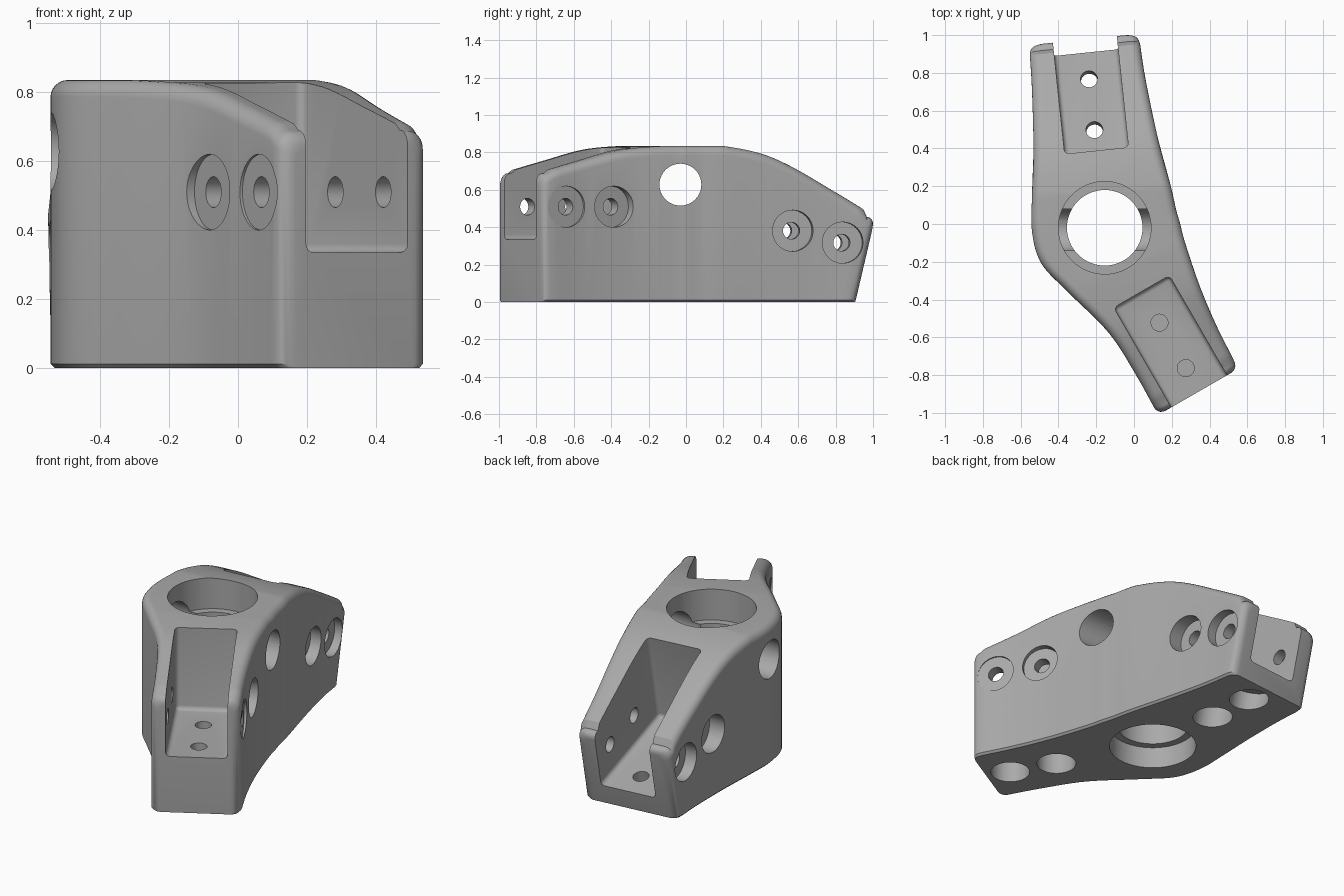
import bpy, bmesh, math
from mathutils import Vector, Matrix

if "Cube" in bpy.data.objects:
    bpy.data.objects.remove(bpy.data.objects["Cube"])

HUB = Vector((-0.155, -0.02, 0))
LEAN = 0.235                      # tilt of the back arm
FRONT = Vector((0.5, -0.866, 0))
BACK = Vector((-0.105, 0.9945, 0))

grey = bpy.data.materials.new("plain_grey")
grey.diffuse_color = (0.40, 0.40, 0.40, 1)
grey.use_nodes = True
grey.node_tree.nodes["Principled BSDF"].inputs["Base Color"].default_value = grey.diffuse_color

# Stations from front to back: left x, y, right x, y, top height, lean weight
STATIONS = [
    (0.128, -1.011, 0.553, -0.766, 0.69, 0),
    (0.005, -0.79, 0.440, -0.545, 0.755, 0),
    (-0.135, -0.575, 0.345, -0.32, 0.815, 0),
    (-0.345, -0.365, 0.268, -0.09, 0.835, 0),
    (-0.49, -0.21, 0.245, 0.0, 0.835, 0),
    (-0.54, -0.04, 0.222, 0.08, 0.835, 0),
    (-0.54, 0.15, 0.195, 0.20, 0.835, 0),
    (-0.532, 0.40, 0.125, 0.46, 0.775, 0),
    (-0.533, 0.645, 0.067, 0.705, 0.60, 0.55),
    (-0.545, 0.85, 0.035, 0.91, 0.455, 1),
]


def catmull(p, steps):
    p = [[2 * a - b for a, b in zip(p[0], p[1])]] + list(p) + \
        [[2 * a - b for a, b in zip(p[-1], p[-2])]]
    out = []
    for i in range(1, len(p) - 2):
        for k in range(steps):
            t = k / steps
            out.append([0.5 * (2 * b + (c - a) * t + (2 * a - 5 * b + 4 * c - d) * t * t
                               + (3 * b - a - 3 * c + d) * t ** 3)
                        for a, b, c, d in zip(*p[i - 1:i + 3])])
    out.append(list(p[-2]))
    return out


def section(row, inset=0.0, shift=Vector((0, 0, 0))):
    """Closed cross-section with rounded top corners and a small bottom chamfer."""
    lx, ly, rx, ry, h, w = row
    h = min(h, 0.835) - inset
    left, right = Vector((lx, ly, 0)), Vector((rx, ry, 0))
    across = (right - left).normalized()
    rad = 0.05
    half = [(0.012, 0), (0, 0.012)]
    for k in range(7):
        a = math.pi / 2 * k / 6
        half.append((rad * (1 - math.cos(a)), h - rad * (1 - math.sin(a))))
    pts = [left + across * (o + inset) + Vector((0, 0, z)) for o, z in half]
    pts += [right - across * (o + inset) + Vector((0, 0, z)) for o, z in reversed(half)]
    return [p + shift + BACK * (LEAN * p.z * w) for p in pts]


def make_body():
    rows = catmull(STATIONS, 7)
    r = 0.045
    rings = []
    arc = [math.pi / 2 * k / 5 for k in range(6)]
    for a in arc:                                  # rounded front end
        rings.append(section(rows[0], r * (1 - math.sin(a)), -FRONT * r * (1 - math.cos(a))))
    rings += [section(q) for q in rows[2:-2]]
    for a in reversed(arc):                        # rounded back end
        rings.append(section(rows[-1], r * (1 - math.sin(a)), -BACK * r * (1 - math.cos(a))))
    bm = bmesh.new()
    loops = [[bm.verts.new(p) for p in ring] for ring in rings]
    n = len(loops[0])
    for a, b in zip(loops, loops[1:]):
        for i in range(n):
            j = (i + 1) % n
            bm.faces.new((a[i], a[j], b[j], b[i]))
    bm.faces.new(loops[0])
    bm.faces.new(list(reversed(loops[-1])))
    bmesh.ops.recalc_face_normals(bm, faces=bm.faces[:])
    return to_object(bm, "bracket_body")


def to_object(bm, name):
    me = bpy.data.meshes.new(name)
    bm.to_mesh(me)
    bm.free()
    ob = bpy.data.objects.new(name, me)
    bpy.context.collection.objects.link(ob)
    return ob


cutters = []


def cut_cylinder(p, q, radius, frame=Matrix(), seg=40):
    p, q = frame @ Vector(p), frame @ Vector(q)
    rot = (q - p).to_track_quat('Z', 'Y').to_matrix().to_4x4()
    bm = bmesh.new()
    bmesh.ops.create_cone(bm, cap_ends=True, segments=seg, radius1=radius, radius2=radius,
                          depth=(q - p).length, matrix=Matrix.Translation((p + q) / 2) @ rot)
    cutters.append(to_object(bm, "hole_cutter"))


def cut_box(lo, hi, frame, bevel):
    lo, hi = Vector(lo), Vector(hi)
    bm = bmesh.new()
    bmesh.ops.create_cube(bm, size=1)
    for v in bm.verts:
        v.co = Vector([c * s for c, s in zip(v.co, hi - lo)]) + (lo + hi) / 2
    bmesh.ops.bevel(bm, geom=bm.edges[:], offset=bevel, segments=4, profile=0.5, affect='EDGES')
    bm.transform(frame)
    cutters.append(to_object(bm, "slot_cutter"))


def arm_frame(direction, tilt, reach, floor):
    """Origin on the slot floor at the arm's end; y runs outward, z away from the floor."""
    d = (direction - Vector((0, 0, tilt))).normalized()
    t = d.cross(Vector((0, 0, 1))).normalized()
    n = t.cross(d)
    m = Matrix((t, d, n)).transposed().to_4x4()
    return Matrix.Translation(HUB + direction * reach + Vector((0, 0, floor))) @ m


body = make_body()

# Slot, cross bolts and floor bolts of both arms
for frame, length, through in ((arm_frame(FRONT, 0, 1.0, 0.335), 0.61, False),
                               (arm_frame(BACK, LEAN, 0.93, 0.115), 0.66, True)):
    cut_box((-0.17, -length, 0), (0.17, 0.4, 1.0), frame, 0.025)
    for s in (0.142, 0.42):
        cut_cylinder((-0.3, -s, 0.175), (0.3, -s, 0.175), 0.045, frame, 24)
        for side in (-1, 1):
            cut_cylinder((side * 0.238, -s, 0.175), (side * 0.6, -s, 0.175), 0.11, frame)
        cut_cylinder((0, -s, 0.1), (0, -s, -0.09 if through else -0.062), 0.045, frame, 24)
        cut_cylinder((0, -s, -0.07), (0, -s, -0.5), 0.11, frame)

# Hub bore with a counterbore from both ends, and the cross hole
x, y = HUB.x, HUB.y
cut_cylinder((x, y, -0.2), (x, y, 1.1), 0.2, seg=64)
cut_cylinder((x, y, 0.65), (x, y, 1.2), 0.245, seg=64)
cut_cylinder((x, y, -0.3), (x, y, 0.13), 0.245, seg=64)
cut_cylinder((-1, -0.03, 0.628), (1, -0.03, 0.628), 0.112)

for c in cutters:
    m = body.modifiers.new("cut", 'BOOLEAN')
    m.operation, m.solver, m.object = 'DIFFERENCE', 'EXACT', c
deps = bpy.context.evaluated_depsgraph_get()
deps.update()
result = bpy.data.meshes.new_from_object(body.evaluated_get(deps))
body.modifiers.clear()
body.data = result
for c in cutters:
    bpy.data.objects.remove(c)

body.data.materials.clear()
body.data.materials.append(grey)
bpy.context.view_layer.objects.active = body
body.select_set(True)
bpy.ops.object.shade_smooth_by_angle(angle=math.radians(30))
